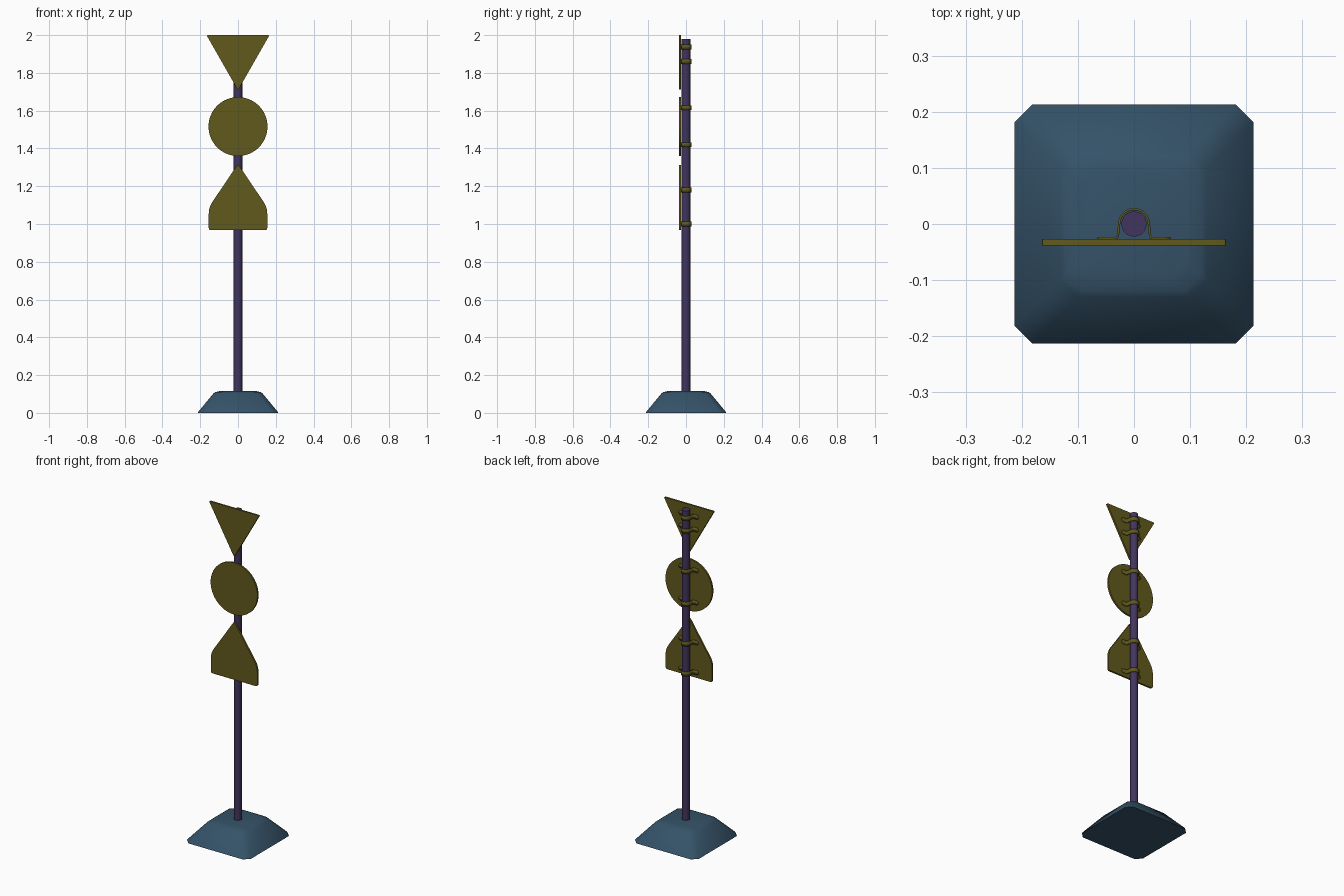
import bpy, bmesh, math
from mathutils import Vector

if "Cube" in bpy.data.objects:
    bpy.data.objects.remove(bpy.data.objects["Cube"])


def material(name, rgb):
    m = bpy.data.materials.new(name)
    m.diffuse_color = (*rgb, 1)
    m.use_nodes = True
    m.node_tree.nodes["Principled BSDF"].inputs["Base Color"].default_value = m.diffuse_color
    return m


OLIVE = material("olive", (0.12, 0.10, 0.012))
PURPLE = material("purple", (0.055, 0.035, 0.11))
BLUE = material("blue", (0.035, 0.085, 0.14))


def finish(bm, name, mat, angle=30):
    bmesh.ops.recalc_face_normals(bm, faces=bm.faces[:])
    me = bpy.data.meshes.new(name)
    bm.to_mesh(me)
    bm.free()
    ob = bpy.data.objects.new(name, me)
    bpy.context.collection.objects.link(ob)
    me.materials.append(mat)
    bpy.ops.object.select_all(action='DESELECT')
    ob.select_set(True)
    bpy.context.view_layer.objects.active = ob
    bpy.ops.object.shade_smooth_by_angle(angle=math.radians(angle))
    return ob


def rounded(corners, steps=5):
    """Round each (x, z, offset) corner of an outline."""
    out = []
    for i, (x, z, r) in enumerate(corners):
        p = Vector((x, z))
        a = Vector(corners[i - 1][:2])
        b = Vector(corners[(i + 1) % len(corners)][:2])
        a = p + (a - p).normalized() * r
        b = p + (b - p).normalized() * r
        for k in range(steps + 1):
            t = k / steps
            out.append(a * (1 - t) ** 2 + p * 2 * t * (1 - t) + b * t * t)
    return out


def plate(name, outline):
    bm = bmesh.new()
    face = bm.faces.new([bm.verts.new((x, -0.038, z)) for x, z in outline])
    ext = bmesh.ops.extrude_face_region(bm, geom=[face], use_keep_orig=True)
    verts = [g for g in ext["geom"] if isinstance(g, bmesh.types.BMVert)]
    bmesh.ops.translate(bm, verts=verts, vec=(0, 0.011, 0))
    return finish(bm, name, OLIVE)


def clamp(name, z):
    """Strap with rounded flanges, bent round the back of the pole."""
    right = [(0.065, -0.0255, 0.004), (0.062, -0.0255, 0.009), (0.056, -0.0255, 0.0125),
             (0.034, -0.0255, 0.0125), (0.030, -0.0235, 0.0125), (0.0285, -0.019, 0.0125)]
    arc = [(0.0265 * math.cos(a), 0.0265 * math.sin(a), 0.0125)
           for a in (math.pi * k / 14 for k in range(15))]
    path = right + arc + [(-x, y, h) for x, y, h in reversed(right)]
    bm = bmesh.new()
    rows = [(bm.verts.new((x, y, z - h)), bm.verts.new((x, y, z + h))) for x, y, h in path]
    for p, q in zip(rows, rows[1:]):
        bm.faces.new((p[0], q[0], q[1], p[1]))
    ob = finish(bm, name, OLIVE, 40)
    mod = ob.modifiers.new("thickness", 'SOLIDIFY')
    mod.thickness = 0.004
    mod.offset = 0
    return ob


# Weighted base: stacked chamfered squares
bm = bmesh.new()
rings = []
for half, cut, z in [(0.213, 0.032, 0), (0.211, 0.032, 0.005), (0.130, 0.030, 0.103),
                     (0.120, 0.030, 0.110), (0.095, 0.028, 0.116)]:
    s = half - cut
    pts = [(half, -s), (half, s), (s, half), (-s, half),
           (-half, s), (-half, -s), (-s, -half), (s, -half)]
    rings.append([bm.verts.new((x, y, z)) for x, y in pts])
for lo, hi in zip(rings, rings[1:]):
    for i in range(8):
        j = (i + 1) % 8
        bm.faces.new((lo[i], lo[j], hi[j], hi[i]))
bm.faces.new(rings[0])
bm.faces.new(rings[-1])
finish(bm, "base", BLUE, 50)

# Pole
bm = bmesh.new()
bmesh.ops.create_cone(bm, cap_ends=True, segments=20, radius1=0.0225, radius2=0.0225, depth=1.88)
bmesh.ops.translate(bm, verts=bm.verts[:], vec=(0, 0, 1.04))
finish(bm, "pole", PURPLE)

# Sign plates
plate("triangle_sign", rounded([(-0.167, 2.0, 0.008), (0, 1.708, 0.008), (0.167, 2.0, 0.008)]))
plate("round_sign", [(0.156 * math.cos(a), 1.516 + 0.156 * math.sin(a))
                     for a in (math.tau * k / 64 for k in range(64))])
plate("house_sign", rounded([(-0.155, 0.968, 0.012), (0.155, 0.968, 0.012), (0.155, 1.088, 0.035),
                             (0, 1.318, 0.012), (-0.155, 1.088, 0.035)]))

# Clamps, two per sign
for i, z in enumerate((1.0, 1.18, 1.42, 1.615, 1.86, 1.937)):
    clamp(f"clamp_{i + 1}", z)
